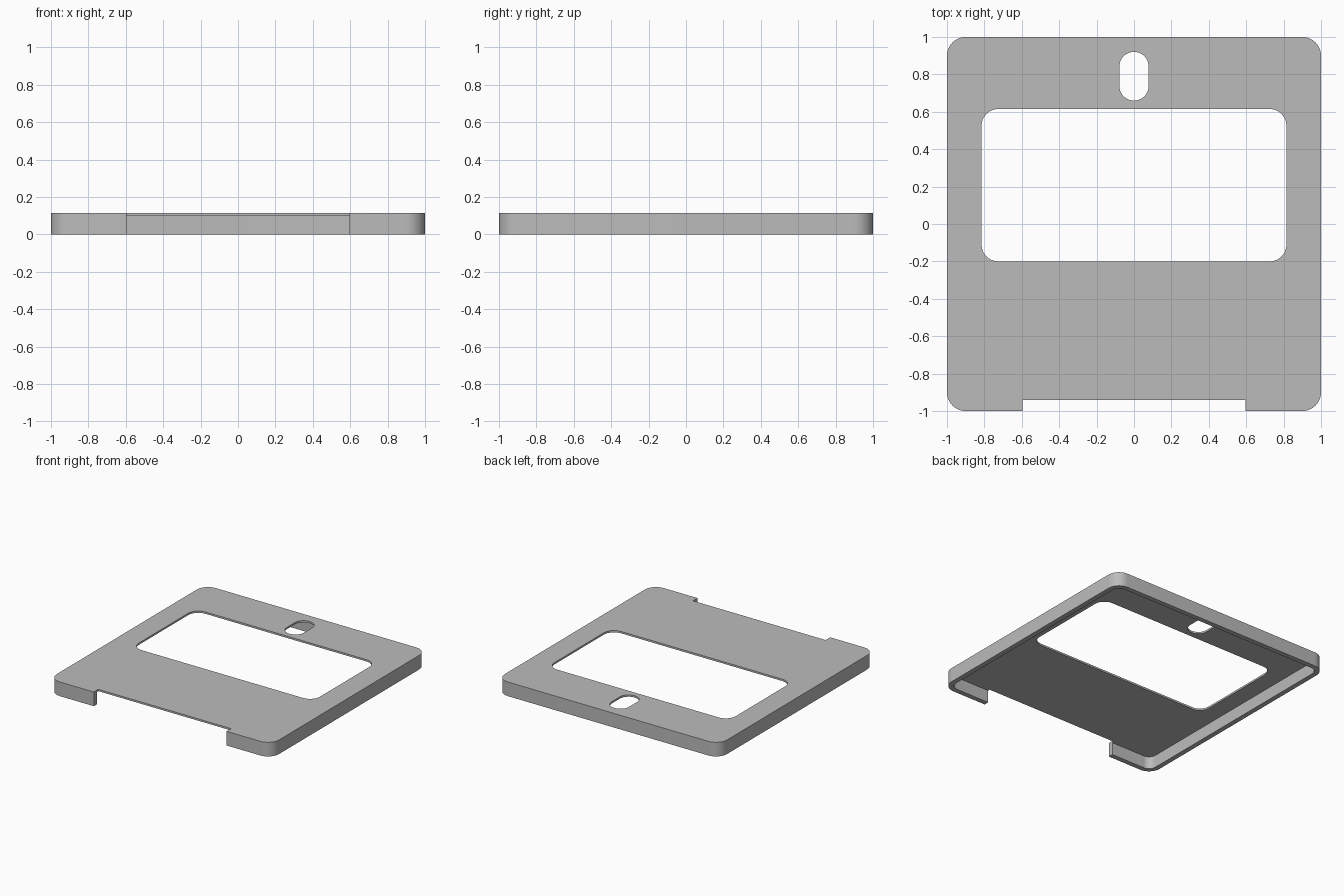
import bpy
import bmesh
from math import cos, sin, pi, radians

if "Cube" in bpy.data.objects:
    bpy.data.objects.remove(bpy.data.objects["Cube"])

HEIGHT, PLATE, WALL = 0.115, 0.015, 0.04

grey = bpy.data.materials.new("plain grey")
grey.use_nodes = True
colour = (0.5, 0.5, 0.5, 1)
grey.diffuse_color = colour
grey.node_tree.nodes["Principled BSDF"].inputs["Base Color"].default_value = colour


def rounded_block(name, x0, x1, y0, y1, z0, z1, radius=0, steps=10):
    """Upright prism with rounded vertical corners."""
    corners = [(x1, y1, -1, -1), (x0, y1, 1, -1), (x0, y0, 1, 1), (x1, y0, -1, 1)]
    points = []
    for quarter, (x, y, sx, sy) in enumerate(corners):
        if not radius:
            points.append((x, y))
            continue
        for i in range(steps + 1):
            a = (quarter + i / steps) * pi / 2
            points.append((x + sx * radius + radius * cos(a),
                           y + sy * radius + radius * sin(a)))
    bm = bmesh.new()
    base = bm.faces.new([bm.verts.new((x, y, z0)) for x, y in points])
    bmesh.ops.solidify  # prism is made by extruding the outline
    top = bmesh.ops.extrude_face_region(bm, geom=[base], use_keep_orig=True)["geom"]
    verts = [g for g in top if isinstance(g, bmesh.types.BMVert)]
    bmesh.ops.translate(bm, vec=(0, 0, z1 - z0), verts=verts)
    bmesh.ops.remove_doubles(bm, verts=bm.verts, dist=0.0001)
    bmesh.ops.recalc_face_normals(bm, faces=bm.faces)
    mesh = bpy.data.meshes.new(name)
    bm.to_mesh(mesh)
    bm.free()
    mesh.materials.append(grey)
    obj = bpy.data.objects.new(name, mesh)
    bpy.context.collection.objects.link(obj)
    return obj


# Outer body of the shallow cover
cover = rounded_block("cover_shell", -1, 1, -1, 1, 0, HEIGHT, 0.1)

# Hollow underside, window, slot and front notch
inner = 1 - WALL
cutters = [
    rounded_block("cavity_cutter", -inner, inner, -inner, inner,
                  -0.1, HEIGHT - PLATE, 0.1 - WALL),
    rounded_block("window_cutter", -0.815, 0.815, -0.2, 0.615, -0.2, 0.3, 0.09),
    rounded_block("slot_cutter", -0.078, 0.078, 0.66, 0.92, -0.2, 0.3, 0.077),
    rounded_block("notch_cutter", -0.597, 0.597, -1.2, -0.942, -0.2, 0.3),
]

bpy.ops.object.select_all(action='DESELECT')
bpy.context.view_layer.objects.active = cover
cover.select_set(True)
for cutter in cutters:
    cutter.hide_render = True
    cut = cover.modifiers.new(cutter.name, 'BOOLEAN')
    cut.operation = 'DIFFERENCE'
    cut.solver = 'EXACT'
    cut.object = cutter
    bpy.ops.object.modifier_apply(modifier=cut.name)
    bpy.data.objects.remove(cutter)

# Smooth round corners, crisp edges
bpy.ops.object.shade_smooth_by_angle(angle=radians(30))
